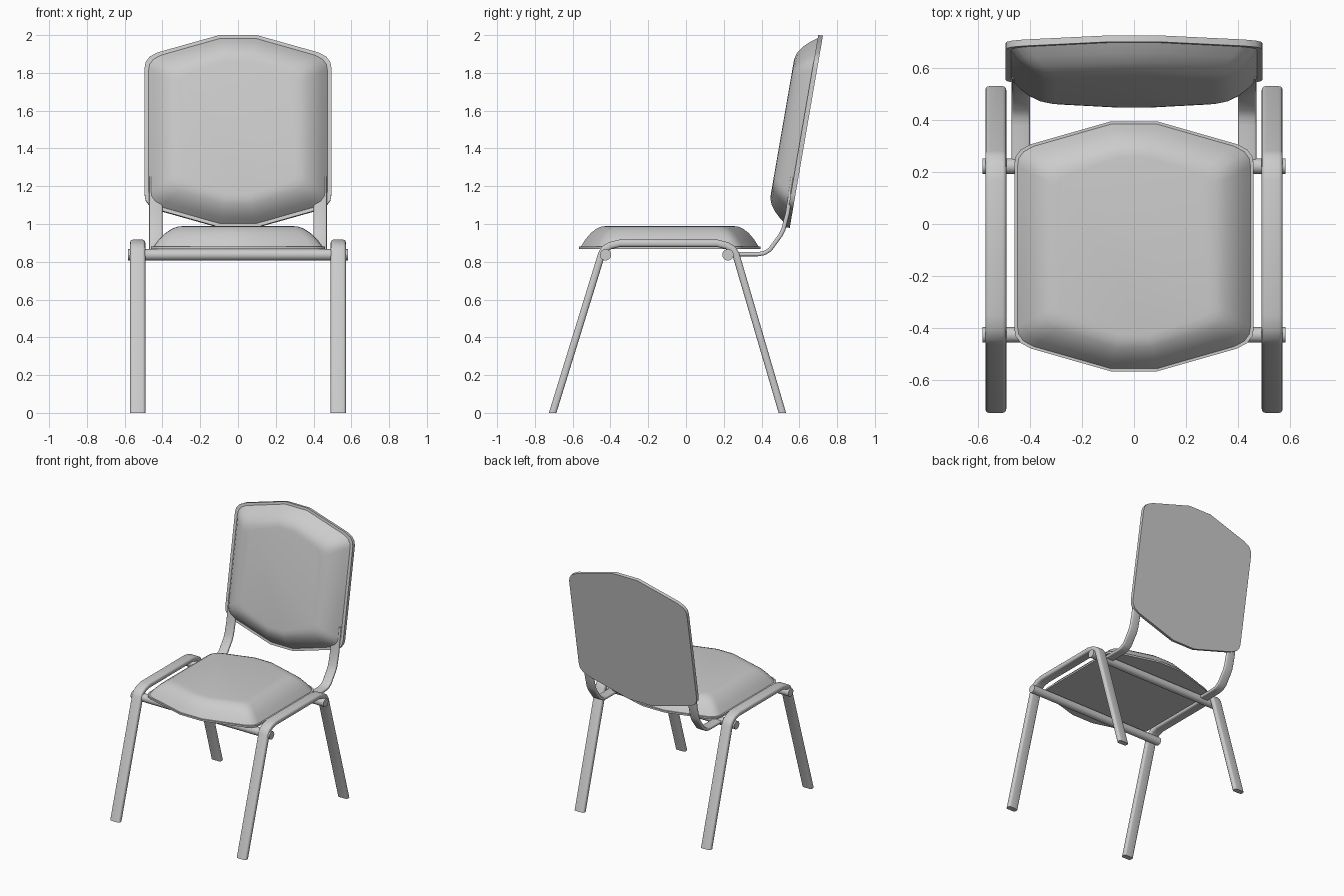
import bpy, bmesh, math
from mathutils import Vector, Matrix

if "Cube" in bpy.data.objects:
    bpy.data.objects.remove(bpy.data.objects["Cube"])


def finish(bm, name, angle=35):
    bmesh.ops.recalc_face_normals(bm, faces=bm.faces)
    me = bpy.data.meshes.new(name)
    bm.to_mesh(me)
    bm.free()
    ob = bpy.data.objects.new(name, me)
    bpy.context.collection.objects.link(ob)
    bpy.ops.object.select_all(action='DESELECT')
    ob.select_set(True)
    bpy.context.view_layer.objects.active = ob
    bpy.ops.object.shade_smooth_by_angle(angle=math.radians(angle))
    return ob


def skin(rings, name, angle=35):
    """Bridge a list of closed rings and cap both ends."""
    bm = bmesh.new()
    vs = [[bm.verts.new(p) for p in r] for r in rings]
    n = len(vs[0])
    for a, b in zip(vs, vs[1:]):
        for i in range(n):
            j = (i + 1) % n
            bm.faces.new((a[i], a[j], b[j], b[i]))
    bm.faces.new(vs[0][::-1])
    bm.faces.new(vs[-1])
    return finish(bm, name, angle)


# quarter outline shared by seat and backrest (half width 0.46, half length 0.48)
QUARTER = [(0.46, 0.315), (0.455, 0.345), (0.435, 0.372), (0.395, 0.393), (0.09, 0.48)]
OUTLINE = (QUARTER + [(-x, y) for x, y in QUARTER[::-1]]
           + [(-x, -y) for x, y in QUARTER] + [(x, -y) for x, y in QUARTER[::-1]])


def ring(scale, inset, z):
    kx = scale * (1 - inset / 0.46)
    ky = scale * (1 - 0.83 * inset / 0.48)
    return [(x * kx, y * ky, z) for x, y in OUTLINE]


def padded_panel(name, scale, board, rim, height, matrix):
    # flat backing board
    b = skin([ring(scale, 0, 0), ring(scale, 0, board)], name + "_board")
    # domed cushion on top of it
    prof = [(0, 0), (0.03, 0.35), (0.065, 0.65), (0.105, 0.88), (0.135, 0.97), (0.165, 1)]
    rings = [ring(scale, rim + d * 0.95, board + h * height) for d, h in prof]
    c = skin(rings, name + "_cushion", 60)
    for ob in (b, c):
        ob.matrix_world = matrix


def strip(name, path, xc, width, thick, radius):
    """Sweep a rounded flat bar along a path in the YZ plane."""
    hw, ht = width / 2 - radius, thick / 2 - radius
    section = []
    for k, (sx, sn) in enumerate([(1, 1), (-1, 1), (-1, -1), (1, -1)]):
        for s in range(4):
            a = math.pi / 2 * (k + s / 3)
            section.append((sx * hw + radius * math.cos(a), sn * ht + radius * math.sin(a)))
    pts = [Vector(p) for p in path]
    rings = []
    for i, p in enumerate(pts):
        d0 = (p - pts[i - 1]).normalized() if i else (pts[1] - p).normalized()
        d1 = (pts[i + 1] - p).normalized() if i < len(pts) - 1 else d0
        t = (d0 + d1).normalized()
        n = Vector((-t.y, t.x)) / t.dot(d0)
        if p.y == 0:  # foot is cut level with the floor
            n = n - t * (n.y / t.y)
        rings.append([(xc + u, p.x + n.x * v, p.y + n.y * v) for u, v in section])
    return skin(rings, name)


# seat
padded_panel("seat", 1.0, 0.013, 0.012, 0.108, Matrix.Translation((0, -0.086, 0.868)))

# backrest, leaning back
padded_panel("backrest", 1.075, 0.025, 0.02, 0.104,
             Matrix.Translation((0, 0.637, 1.488)) @ Matrix.Rotation(math.radians(80.2), 4, 'X'))

# side frames (front leg, seat rail and rear leg in one bent bar) and back supports
frame = [(-0.706, 0), (-0.447, 0.84), (-0.432, 0.867), (-0.40, 0.886), (-0.35, 0.898),
         (0.165, 0.898), (0.215, 0.886), (0.247, 0.867), (0.264, 0.84), (0.51, 0)]
support = [(0.22, 0.84), (0.38, 0.84), (0.415, 0.846), (0.445, 0.865), (0.50, 0.94),
           (0.515, 0.97), (0.538, 1.06), (0.557, 1.19), (0.566, 1.25)]
for side, s in (("left", -1), ("right", 1)):
    strip(side + "_leg_frame", frame, s * 0.531, 0.08, 0.038, 0.014)
    strip(side + "_back_support", support, s * 0.435, 0.07, 0.022, 0.008)

# crossbars under the seat
for name, y in (("front_crossbar", -0.426), ("rear_crossbar", 0.222)):
    bm = bmesh.new()
    bmesh.ops.create_cone(bm, cap_ends=True, segments=24, radius1=0.03, radius2=0.03, depth=1.164,
                          matrix=Matrix.Translation((0, y, 0.837)) @ Matrix.Rotation(math.pi / 2, 4, 'Y'))
    finish(bm, name)
